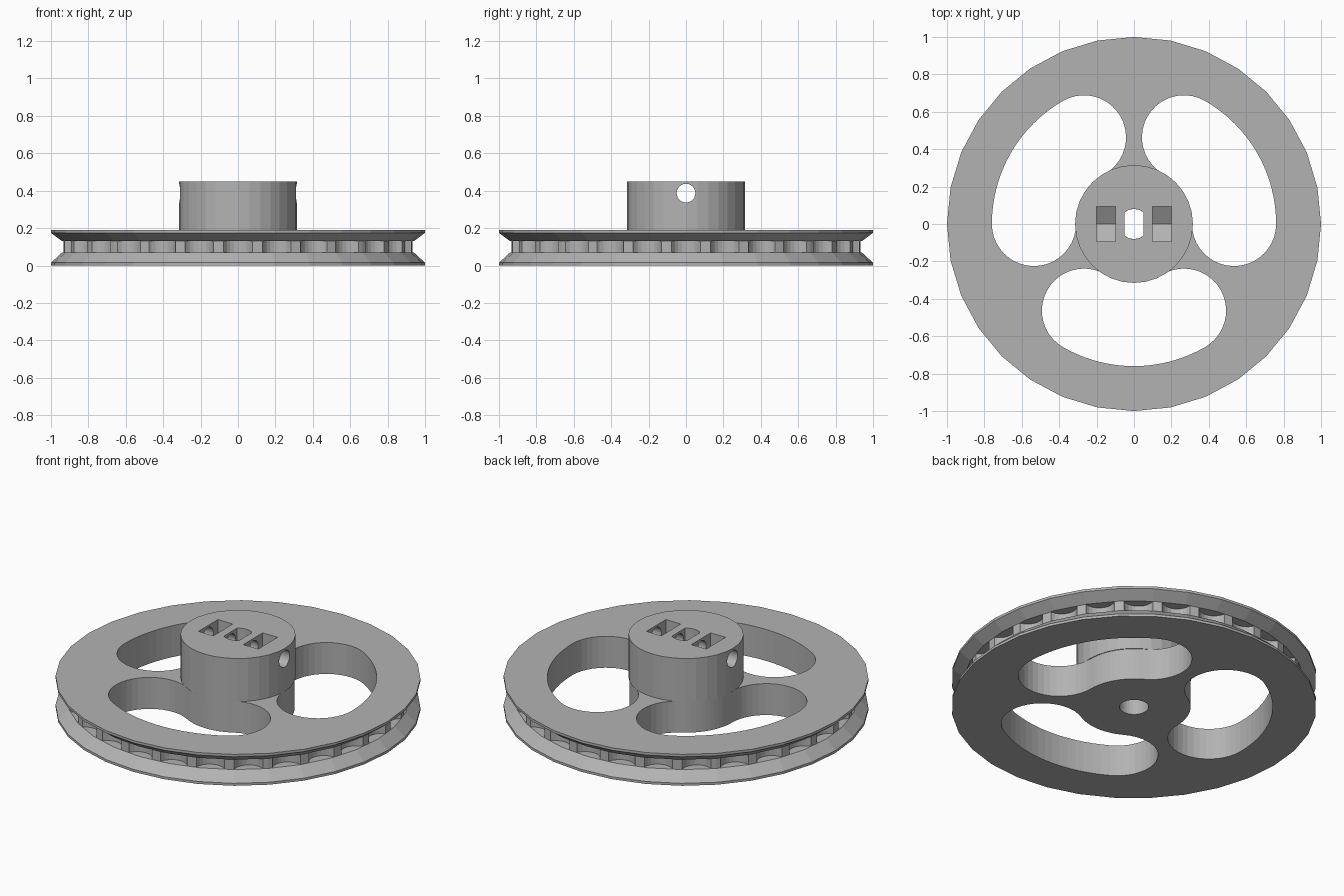
import bpy, bmesh, math
from math import sin, cos, pi, radians
from mathutils import Matrix

if "Cube" in bpy.data.objects:
    bpy.data.objects.remove(bpy.data.objects["Cube"])

grey = bpy.data.materials.new("plain grey")
grey.use_nodes = True
colour = (0.45, 0.45, 0.45, 1)
grey.diffuse_color = colour
grey.node_tree.nodes["Principled BSDF"].inputs["Base Color"].default_value = colour


def make_object(name, bm):
    bmesh.ops.recalc_face_normals(bm, faces=bm.faces)
    mesh = bpy.data.meshes.new(name)
    bm.to_mesh(mesh)
    bm.free()
    mesh.materials.append(grey)
    obj = bpy.data.objects.new(name, mesh)
    bpy.context.collection.objects.link(obj)
    return obj


def add_prism(bm, outline, low, high, matrix=Matrix()):
    """Extrude a flat outline from low to high along z."""
    bottom = [bm.verts.new(matrix @ Matrix.Translation((x, y, low)).translation) for x, y in outline]
    top = [bm.verts.new(matrix @ Matrix.Translation((x, y, high)).translation) for x, y in outline]
    bm.faces.new(bottom[::-1])
    bm.faces.new(top)
    for i in range(len(outline)):
        j = (i + 1) % len(outline)
        bm.faces.new((bottom[i], bottom[j], top[j], top[i]))


def arc(cx, cy, r, start, end, steps):
    angles = [radians(start + (end - start) * i / steps) for i in range(steps + 1)]
    return [(cx + r * cos(a), cy + r * sin(a)) for a in angles]


def circle(cx, cy, r, steps):
    return arc(cx, cy, r, 0, 360, steps)[:-1]


def cut(target, bm, name):
    """Subtract a temporary cutter from the target."""
    cutter = make_object(name, bm)
    cutter.hide_render = True
    mod = target.modifiers.new(name, 'BOOLEAN')
    mod.operation = 'DIFFERENCE'
    mod.solver = 'EXACT'
    mod.object = cutter
    bpy.context.view_layer.objects.active = target
    bpy.ops.object.modifier_apply(modifier=mod.name)
    bpy.data.objects.remove(cutter)


# Wheel: stacked rings with two flared flanges and a belt track between
SIDES = 32
profile = [(1, 0), (1, 0.015), (0.94, 0.07), (0.94, 0.13), (1, 0.175), (1, 0.19)]
bm = bmesh.new()
rings = [[bm.verts.new((x, y, z)) for x, y in circle(0, 0, r, SIDES)] for r, z in profile]
bm.faces.new(rings[0][::-1])
bm.faces.new(rings[-1])
for a, b in zip(rings, rings[1:]):
    for i in range(SIDES):
        j = (i + 1) % SIDES
        bm.faces.new((a[i], a[j], b[j], b[i]))
wheel = make_object("wheel", bm)

# Scalloped tooth gaps round the belt track
TEETH = 28
bm = bmesh.new()
for i in range(TEETH):
    a = 2 * pi * i / TEETH
    add_prism(bm, circle(0.965 * cos(a), 0.965 * sin(a), 0.085, 24), 0.07, 0.13)
cut(wheel, bm, "tooth_gaps")

# Three curved slots with round ends
MID, END_R = 0.535, 0.225
bm = bmesh.new()
for middle in (30, 150, 270):
    s, e = middle - 30, middle + 30
    outline = arc(0, 0, MID + END_R, s, e, 16)
    outline += arc(MID * cos(radians(e)), MID * sin(radians(e)), END_R, e, e + 180, 20)[1:]
    outline += arc(0, 0, MID - END_R, e, s, 12)[1:]
    outline += arc(MID * cos(radians(s)), MID * sin(radians(s)), END_R, s + 180, s + 360, 20)[1:-1]
    add_prism(bm, outline, -0.1, 0.3)
cut(wheel, bm, "slots")

# Round bore through the wheel
bm = bmesh.new()
add_prism(bm, circle(0, 0, 0.08, 32), -0.1, 0.3)
cut(wheel, bm, "round_bore")

# Hub
bm = bmesh.new()
add_prism(bm, circle(0, 0, 0.315, SIDES), 0.19, 0.45)
hub = make_object("hub", bm)

# Double-flat shaft bore
flat = math.degrees(math.acos(0.05 / 0.08))
bm = bmesh.new()
add_prism(bm, arc(0, 0, 0.08, flat, 180 - flat, 8) + arc(0, 0, 0.08, 180 + flat, 360 - flat, 8), 0.1, 0.6)
cut(hub, bm, "shaft_bore")

# Nut pockets with pointed floors, one on each side
along_x = Matrix(((0, 0, 1, 0), (1, 0, 0, 0), (0, 1, 0, 0), (0, 0, 0, 1)))
pocket = [(-0.093, 0.6), (-0.093, 0.337), (0, 0.283), (0.093, 0.337), (0.093, 0.6)]
bm = bmesh.new()
for side in (-1, 1):
    add_prism(bm, pocket, side * 0.15 - 0.05, side * 0.15 + 0.05, along_x)
cut(hub, bm, "nut_pockets")

# Set-screw hole right across the hub
bm = bmesh.new()
add_prism(bm, circle(0, 0.387, 0.05, 24), -0.5, 0.5, along_x)
cut(hub, bm, "screw_hole")
